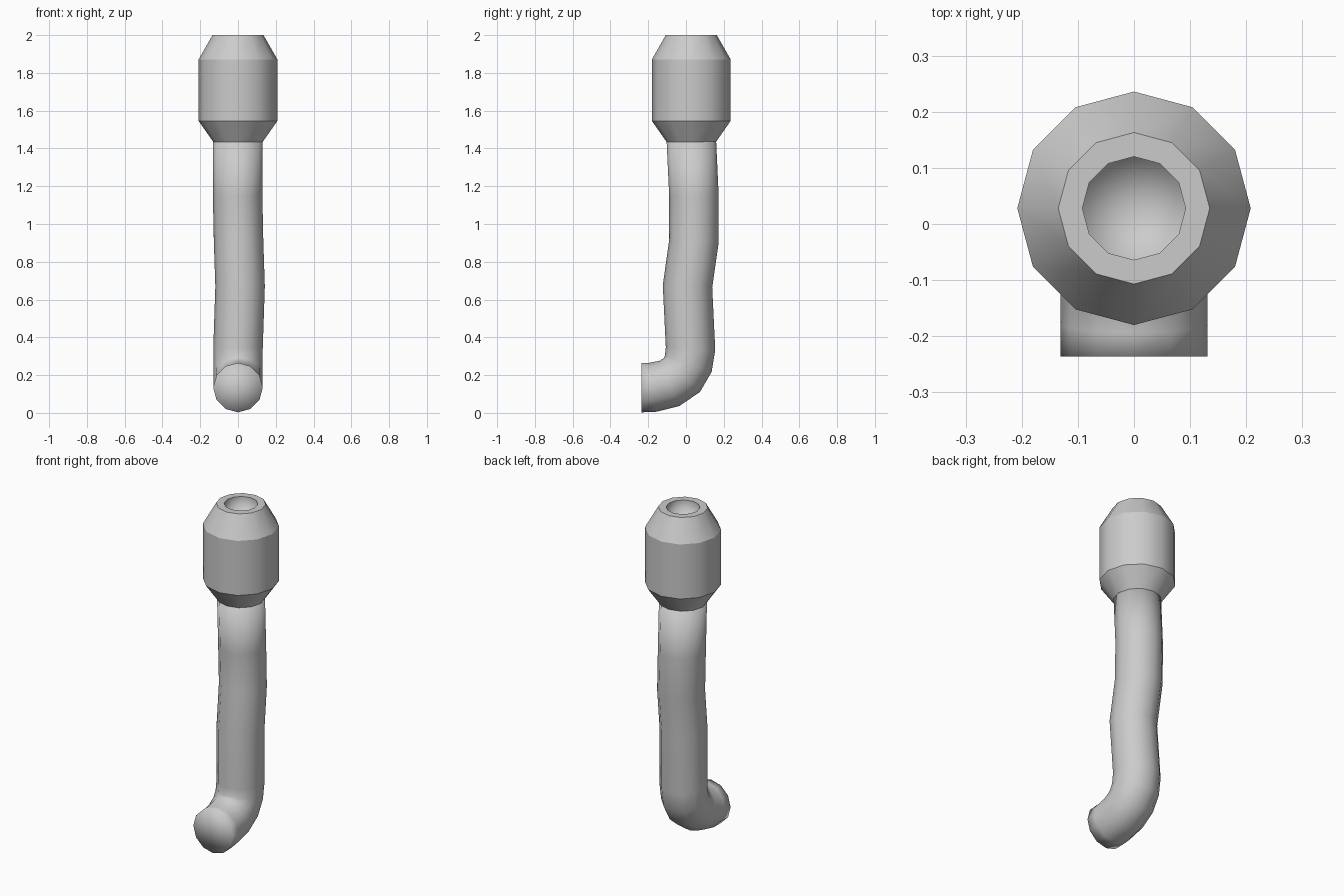
import bpy, bmesh, math
from mathutils import Vector

cube = bpy.data.objects.get("Cube")
if cube:
    bpy.data.objects.remove(cube, do_unlink=True)

SIDES = 12

grey = bpy.data.materials.new("plain grey")
grey.use_nodes = True
colour = (0.6, 0.6, 0.6, 1)
grey.diffuse_color = colour
grey.node_tree.nodes["Principled BSDF"].inputs["Base Color"].default_value = colour


def ring(bm, centre, u, v, radius):
    """Circle of vertices in the plane of u and v."""
    angles = [2 * math.pi * i / SIDES for i in range(SIDES)]
    return [bm.verts.new(centre + radius * (u * math.cos(a) + v * math.sin(a)))
            for a in angles]


def skin(bm, rings):
    """Bridge successive rings with quads."""
    for a, b in zip(rings, rings[1:]):
        for i in range(SIDES):
            j = (i + 1) % SIDES
            bm.faces.new((a[i], a[j], b[j], b[i]))


def fan(bm, loop):
    """Close a ring with triangles round a middle vertex."""
    mid = bm.verts.new(sum((p.co for p in loop), Vector()) / SIDES)
    for i in range(SIDES):
        bm.faces.new((loop[i], loop[(i + 1) % SIDES], mid))


def finish(bm, name):
    bmesh.ops.recalc_face_normals(bm, faces=bm.faces[:])
    for f in bm.faces:
        f.smooth = True
    mesh = bpy.data.meshes.new(name)
    bm.to_mesh(mesh)
    bm.free()
    mesh.materials.append(grey)
    obj = bpy.data.objects.new(name, mesh)
    bpy.context.collection.objects.link(obj)
    return obj


# Bent tube: rings swept along a path, closed at both ends
path = [Vector(p) for p in (
    (0, -0.236, 0.134), (0, -0.178, 0.135), (0, -0.088, 0.156),
    (0, -0.022, 0.2), (0, 0.012, 0.26), (0, 0.024, 0.34),
    (0.011, 0.008, 0.67), (0.003, 0.042, 0.91), (-0.002, 0.042, 1.15),
    (0, 0.028, 1.45))]
bm = bmesh.new()
rings = []
side = Vector((1, 0, 0))
for i, p in enumerate(path):
    before = (p - path[max(i - 1, 0)]).normalized()
    after = (path[min(i + 1, len(path) - 1)] - p).normalized()
    tangent = (before + after).normalized()
    if i == 0:
        tangent = Vector((0, 1, 0))
    tangent.x = 0
    rings.append(ring(bm, p, side, tangent.cross(side).normalized(), 0.131))
skin(bm, rings)
fan(bm, rings[0])
fan(bm, rings[-1])
finish(bm, "bent_tube")

# Head: turned collar with bevelled ends and a socket in the top
profile = [(0.131, 1.435), (0.208, 1.545), (0.208, 1.872),
           (0.135, 2.0), (0.092, 2.0), (0.092, 1.92)]
bm = bmesh.new()
rings = [ring(bm, Vector((0, 0.028, z)), side, Vector((0, 1, 0)), r)
         for r, z in profile]
skin(bm, rings)
fan(bm, rings[0])
fan(bm, rings[-1])
# Crisp edges round every rim except the soft socket floor
for loop in rings[:-1]:
    for i in range(SIDES):
        bm.edges.get((loop[i], loop[(i + 1) % SIDES])).smooth = False
finish(bm, "head")
